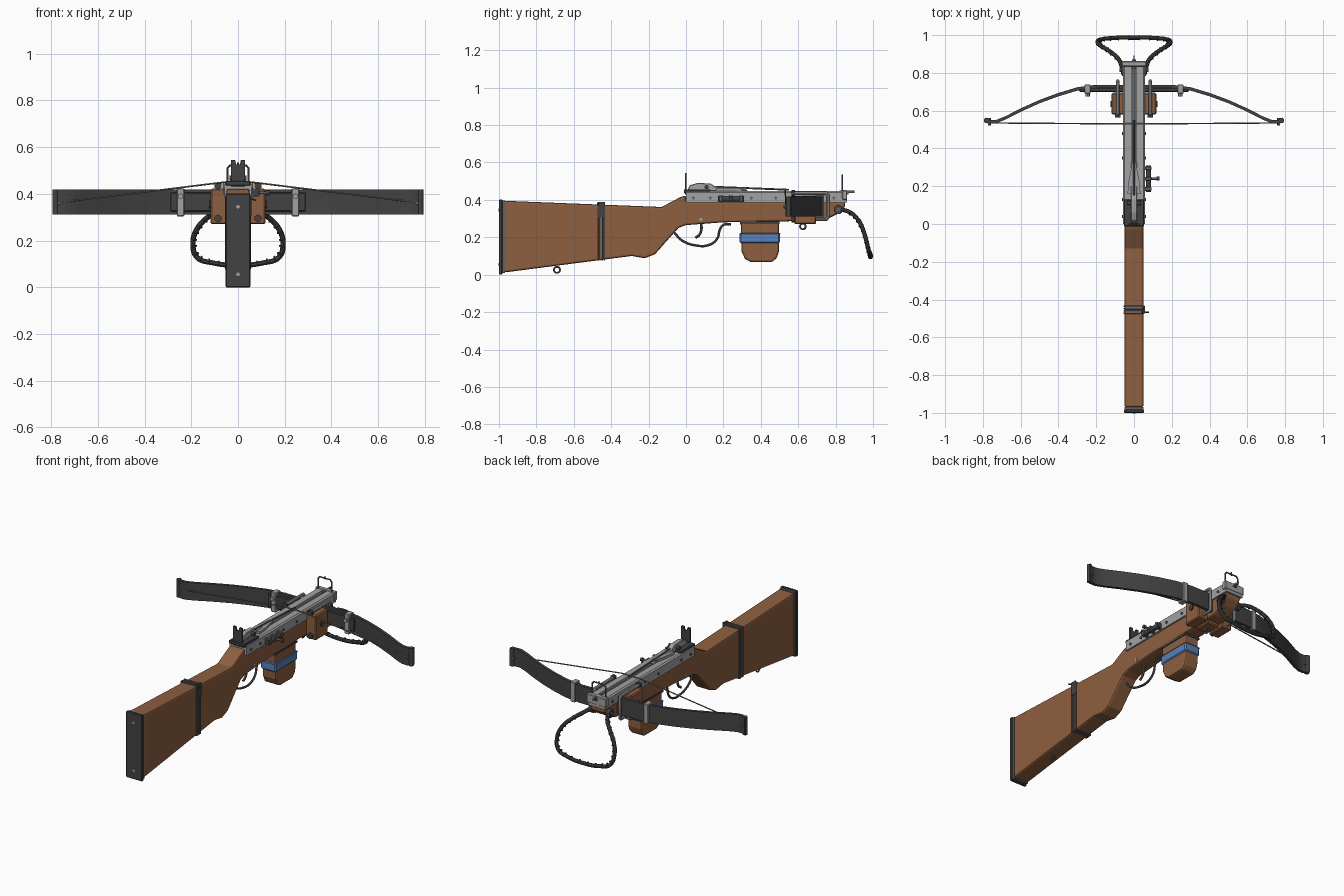
import bpy, bmesh, math
from mathutils import Vector


def material(name, r, g, b):
    m = bpy.data.materials.new(name)
    m.diffuse_color = (r, g, b, 1)
    return m


WOOD = material("brown wood", 0.27, 0.115, 0.05)
DARK = material("dark steel", 0.055, 0.055, 0.057)
MID = material("mid steel", 0.12, 0.12, 0.125)
LIGHT = material("light steel", 0.36, 0.36, 0.36)
BLUE = material("blue cloth", 0.10, 0.22, 0.48)
TAN = material("tan cord", 0.26, 0.19, 0.09)


def finish(ob, mat, bevel=0, segments=1, smooth=False):
    ob.data.materials.append(mat)
    if bevel:
        mod = ob.modifiers.new("bevel", 'BEVEL')
        mod.width, mod.segments = bevel, segments
        mod.limit_method, mod.angle_limit = 'ANGLE', math.radians(40)
    if smooth:
        bpy.ops.object.select_all(action='DESELECT')
        ob.select_set(True)
        bpy.context.view_layer.objects.active = ob
        bpy.ops.object.shade_smooth_by_angle(angle=math.radians(40))
    return ob


def prism(name, pts, axis, lo, hi, mat, **kw):
    """Extrude an outline: axis x takes (y,z), y takes (x,z), z takes (x,y)."""
    place = {'x': lambda p, h: (h, p[0], p[1]),
             'y': lambda p, h: (p[0], h, p[1]),
             'z': lambda p, h: (p[0], p[1], h)}[axis]
    bm = bmesh.new()
    a = [bm.verts.new(place(p, lo)) for p in pts]
    b = [bm.verts.new(place(p, hi)) for p in pts]
    n = len(pts)
    bm.faces.new(a)
    bm.faces.new(b[::-1])
    for i in range(n):
        bm.faces.new((a[i], b[i], b[(i + 1) % n], a[(i + 1) % n]))
    bmesh.ops.recalc_face_normals(bm, faces=bm.faces)
    me = bpy.data.meshes.new(name)
    bm.to_mesh(me)
    bm.free()
    ob = bpy.data.objects.new(name, me)
    bpy.context.collection.objects.link(ob)
    return finish(ob, mat, **kw)


def box(name, x, y, z, mat, **kw):
    pts = [(y[0], z[0]), (y[1], z[0]), (y[1], z[1]), (y[0], z[1])]
    return prism(name, pts, 'x', x[0], x[1], mat, **kw)


def rod(name, a, b, r, mat, n=14):
    a, b = Vector(a), Vector(b)
    d = b - a
    bpy.ops.mesh.primitive_cylinder_add(vertices=n, radius=r, depth=d.length, location=(a + b) / 2,
                                        rotation=d.to_track_quat('Z', 'Y').to_euler())
    ob = bpy.context.object
    ob.name = name
    return finish(ob, mat, smooth=True)


def tube(name, pts, r, mat, closed=False, curved=False):
    cu = bpy.data.curves.new(name, 'CURVE')
    cu.dimensions, cu.bevel_depth, cu.bevel_resolution = '3D', r, 2
    cu.use_fill_caps = True
    if curved:
        cu.resolution_u = 6
        sp = cu.splines.new('BEZIER')
        sp.bezier_points.add(len(pts) - 1)
        for bp, p in zip(sp.bezier_points, pts):
            bp.co = p
            bp.handle_left_type = bp.handle_right_type = 'AUTO'
    else:
        sp = cu.splines.new('POLY')
        sp.points.add(len(pts) - 1)
        for q, p in zip(sp.points, pts):
            q.co = (*p, 1)
    sp.use_cyclic_u = closed
    ob = bpy.data.objects.new(name, cu)
    bpy.context.collection.objects.link(ob)
    bpy.ops.object.select_all(action='DESELECT')
    ob.select_set(True)
    bpy.context.view_layer.objects.active = ob
    bpy.ops.object.convert(target='MESH')
    return finish(bpy.context.object, mat, smooth=True)


def ring(name, loc, R, r, mat, rot=(0, math.pi / 2, 0)):
    bpy.ops.mesh.primitive_torus_add(major_radius=R, minor_radius=r, major_segments=18,
                                     minor_segments=6, location=loc, rotation=rot)
    bpy.context.object.name = name
    return finish(bpy.context.object, mat, smooth=True)


# Wooden stock and butt plate
stock = [(-0.97, 0.395), (-0.13, 0.362), (-0.03, 0.415), (0.0, 0.425), (0.0, 0.39), (0.85, 0.39),
         (0.85, 0.36), (0.81, 0.325), (0.74, 0.29), (0.52, 0.285), (0.2, 0.28), (0.0, 0.265),
         (-0.04, 0.25), (-0.09, 0.195), (-0.165, 0.11), (-0.22, 0.088), (-0.29, 0.10), (-0.97, 0.012)]
prism("stock", stock, 'x', -0.05, 0.05, WOOD, bevel=0.01, segments=2)
box("butt_plate", (-0.054, 0.054), (-1.0, -0.982), (0, 0.402), DARK, bevel=0.004)
box("butt_spacer", (-0.049, 0.049), (-0.984, -0.968), (0.008, 0.396), MID)
for z in (0.055, 0.345):
    rod("butt_screw", (0, -1.002, z), (0, -0.99, z), 0.008, LIGHT)

# Wire wrap around the stock, with a twisted end
for y in (-0.472, -0.46, -0.448, -0.436):
    zt, zb = 0.38, 0.079
    tube("stock_wrap", [(-0.053, y, zb), (0.053, y, zb), (0.053, y, zt), (-0.053, y, zt)],
         0.004, MID, closed=True)
box("wrap_clasp", (0.049, 0.058), (-0.472, -0.434), (0.305, 0.388), DARK)
rod("wrap_end", (0.04, -0.468, 0.385), (0.078, -0.468, 0.372), 0.004, DARK, 8)

# Grooved rail with rivets
groove = [(-0.058, 0.385), (0.058, 0.385), (0.058, 0.44), (0.05, 0.448), (0.013, 0.448),
          (0.013, 0.43), (-0.013, 0.43), (-0.013, 0.448), (-0.05, 0.448), (-0.058, 0.44)]
prism("rail", groove, 'y', 0.0, 0.86, LIGHT)
box("groove_strip", (-0.01, 0.01), (0.13, 0.87), (0.428, 0.436), MID)
prism("rail_point", [(-0.012, 0.82), (0.012, 0.82), (0.0, 0.9)], 'z', 0.438, 0.45, MID)
box("rail_nose", (-0.066, 0.066), (0.835, 0.862), (0.40, 0.452), LIGHT, bevel=0.004)
for s in (-1, 1):
    for y in (0.04, 0.13, 0.35, 0.48, 0.79):
        rod("rail_rivet", (s * 0.056, y, 0.41), (s * 0.063, y, 0.41), 0.008, MID, 10)
    rod("stock_pin", (s * 0.045, 0.08, 0.295), (s * 0.054, 0.08, 0.295), 0.009, LIGHT, 12)

# Rear sight and string catch
notch = [(-0.03, 0.43), (0.03, 0.43), (0.03, 0.545), (0.012, 0.545), (0.008, 0.525),
         (-0.008, 0.525), (-0.012, 0.545), (-0.03, 0.545)]
prism("rear_sight", notch, 'y', -0.006, 0.004, DARK)
box("rear_sight_base", (-0.054, 0.054), (-0.012, 0.13), (0.435, 0.456), DARK, bevel=0.004)
prism("catch_body", [(0.01, 0.455), (0.02, 0.478), (0.06, 0.49), (0.13, 0.488), (0.16, 0.468),
                     (0.32, 0.458), (0.33, 0.447), (0.01, 0.447)], 'x', -0.016, 0.016, LIGHT, bevel=0.003)
prism("catch_fork", [(-0.034, 0.16), (0.034, 0.16), (0.03, 0.22), (0.01, 0.32), (-0.01, 0.32),
                     (-0.03, 0.22)], 'z', 0.446, 0.464, LIGHT)
rod("catch_pin", (-0.036, 0.11, 0.468), (0.036, 0.11, 0.468), 0.011, DARK)
tube("bolt_clip", [(0, 0.15, 0.47), (0, 0.25, 0.466), (0, 0.55, 0.454)], 0.005, MID)

# Side safety lever
rod("lever_bar", (0.077, 0.17, 0.405), (0.077, 0.31, 0.405), 0.014, DARK)
for y in (0.185, 0.24, 0.295):
    box("lever_bracket", (0.055, 0.092), (y - 0.01, y + 0.01), (0.388, 0.424), MID, bevel=0.003)
rod("lever_arm", (0.08, 0.24, 0.405), (0.128, 0.24, 0.405), 0.006, MID)
rod("lever_knob", (0.12, 0.24, 0.405), (0.134, 0.24, 0.405), 0.011, DARK)

# Front sight hoop
tube("front_sight", [(-0.045, 0.835, 0.44), (-0.045, 0.835, 0.51), (-0.035, 0.835, 0.522),
                     (0.035, 0.835, 0.522), (0.045, 0.835, 0.51), (0.045, 0.835, 0.44)], 0.0045, MID)
rod("front_sight_post", (0, 0.835, 0.515), (0, 0.835, 0.535), 0.004, MID, 8)

# Trigger and guard
tube("trigger_guard", [(0, -0.065, 0.228), (0, -0.02, 0.182), (0, 0.05, 0.157), (0, 0.12, 0.158),
                       (0, 0.165, 0.19), (0, 0.185, 0.25), (0, 0.205, 0.268), (0, 0.24, 0.27)],
     0.0065, MID, curved=True)
tube("trigger", [(0, 0.08, 0.28), (0, 0.082, 0.24), (0, 0.07, 0.212), (0, 0.05, 0.197)],
     0.007, MID, curved=True)

# Wooden foregrip with blue wrap
grip = [(0.292, 0.29), (0.497, 0.29), (0.497, 0.125), (0.485, 0.09), (0.462, 0.068),
        (0.345, 0.068), (0.315, 0.085), (0.297, 0.125)]
prism("foregrip", grip, 'x', -0.045, 0.045, WOOD, bevel=0.01, segments=2)
box("grip_wrap", (-0.051, 0.051), (0.287, 0.503), (0.168, 0.226), BLUE, bevel=0.008)
box("grip_wrap_edge", (-0.0525, 0.0525), (0.285, 0.505), (0.216, 0.222), BLUE, bevel=0.007)
box("grip_collar", (-0.049, 0.049), (0.288, 0.501), (0.272, 0.284), DARK)

# Sling loops and their mounting block
box("sling_block", (-0.04, 0.04), (0.58, 0.68), (0.27, 0.31), WOOD, bevel=0.006)
ring("front_sling_loop", (0, 0.625, 0.258), 0.015, 0.005, MID)
ring("rear_sling_loop", (0, -0.69, 0.026), 0.016, 0.005, MID)

# Bow: one curved blade, swept as an outline
half = [(0.0, 0.722), (0.1, 0.728), (0.2, 0.728), (0.3, 0.715), (0.4, 0.685), (0.5, 0.648),
        (0.6, 0.603), (0.68, 0.562), (0.73, 0.542), (0.765, 0.542), (0.79, 0.556)]
line = [(-x, y) for x, y in half[:0:-1]] + half
T = 0.009
prism("bow_limbs", [(x, y + T) for x, y in line] + [(x, y - T) for x, y in line[::-1]],
      'z', 0.312, 0.418, DARK, smooth=True)
box("bow_backing_plate", (-0.29, 0.29), (0.7, 0.72), (0.325, 0.405), DARK, bevel=0.003)

for s in (-1, 1):
    x0, x1 = sorted((s * 0.05, s * 0.118))
    # Wooden cheek blocks and clamp frames holding the bow
    box("bow_block", (x0, x1), (0.58, 0.695), (0.27, 0.422), WOOD, bevel=0.006)
    xc = s * 0.086
    tube("bow_clamp", [(xc, 0.575, 0.295), (xc, 0.75, 0.295), (xc, 0.757, 0.305), (xc, 0.757, 0.425),
                       (xc, 0.75, 0.435), (xc, 0.575, 0.435)], 0.0095, LIGHT)
    for z in (0.295, 0.435):
        rod("clamp_nut", (xc, 0.565, z), (xc, 0.582, z), 0.017, DARK, 6)
    rod("block_bolt", (s * 0.11, 0.635, 0.355), (s * 0.125, 0.635, 0.355), 0.018, DARK, 6)
    # Limb clips
    xl, xh = sorted((s * 0.23, s * 0.262))
    box("limb_clip", (xl, xh), (0.69, 0.738), (0.304, 0.424), LIGHT, bevel=0.003)
    rod("clip_screw", (s * 0.246, 0.675, 0.39), (s * 0.246, 0.695, 0.39), 0.012, LIGHT, 8)
    # Limb tip roller and string peg
    rod("limb_tip_roll", (s * 0.781, 0.548, 0.311), (s * 0.781, 0.548, 0.419), 0.014, DARK)
    rod("string_peg", (s * 0.766, 0.522, 0.362), (s * 0.766, 0.562, 0.362), 0.008, MID, 8)
    # Stirrup hub
    rod("stirrup_hub", (s * 0.045, 0.815, 0.348), (s * 0.07, 0.815, 0.348), 0.025, DARK)
    rod("stirrup_bolt", (s * 0.068, 0.815, 0.348), (s * 0.078, 0.815, 0.348), 0.012, MID, 6)

# Bow string
tube("bow_string", [(-0.775, 0.535, 0.362), (-0.06, 0.53, 0.45), (0.06, 0.53, 0.45),
                    (0.775, 0.535, 0.362)], 0.0035, TAN)

# Foot stirrup with wrapped cord ridges
side = [(0.06, 0.82, 0.35), (0.08, 0.87, 0.337), (0.13, 0.915, 0.3), (0.175, 0.943, 0.25),
        (0.193, 0.962, 0.19), (0.175, 0.977, 0.128), (0.11, 0.985, 0.105), (0, 0.986, 0.094)]
path = [(-x, y, z) for x, y, z in side] + side[-2::-1]
tube("stirrup", path, 0.0115, DARK, curved=True)
for s in (-1, 1):
    for a, b in zip(side[1:], side[2:]):
        a, b = Vector((s * a[0], *a[1:])), Vector((s * b[0], *b[1:]))
        d = (b - a).to_track_quat('Z', 'Y').to_euler()
        for t in (0.25, 0.75):
            ring("stirrup_cord", a.lerp(b, t), 0.0105, 0.0035, DARK, d)
